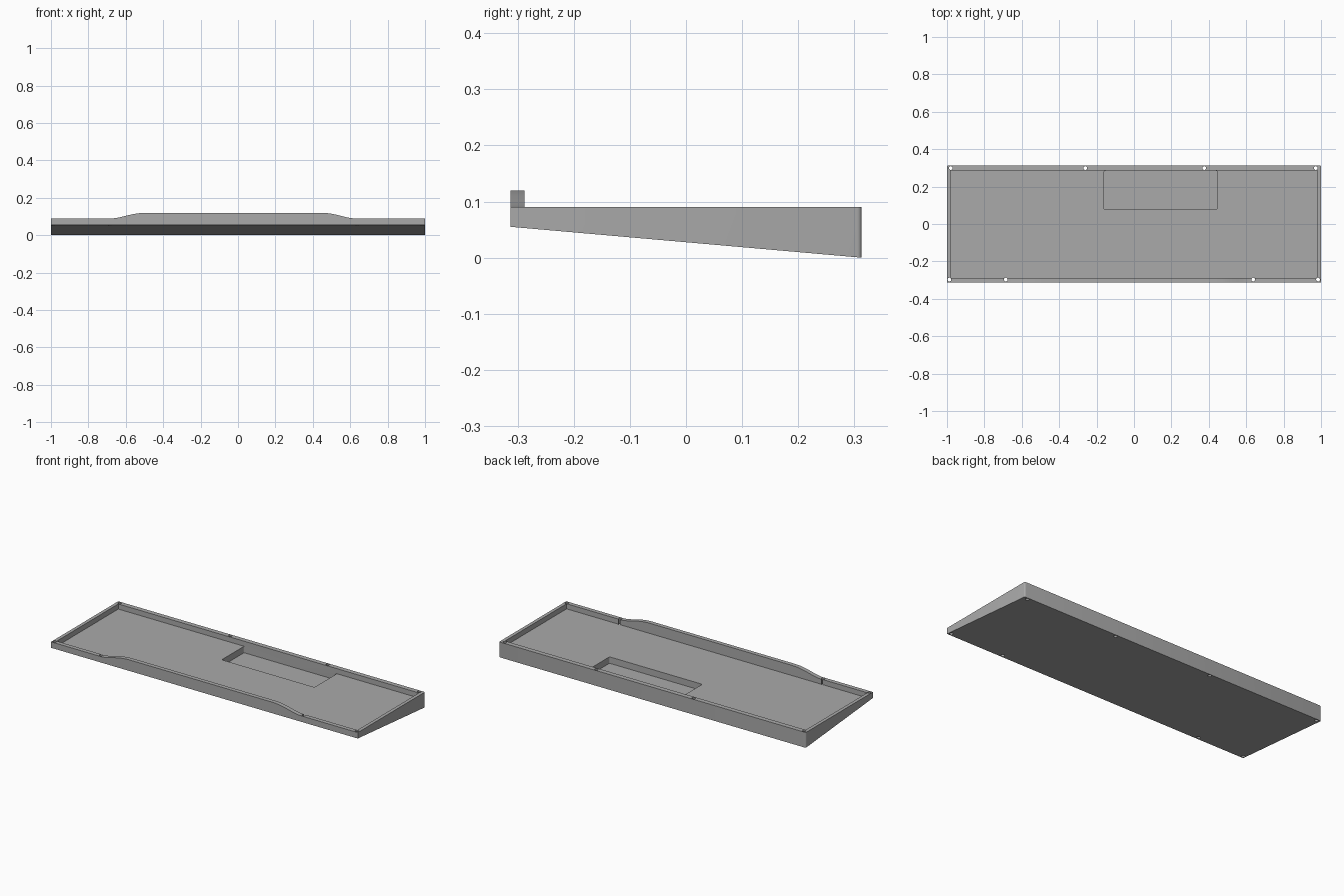
import bpy
import bmesh
from math import cos, pi

cube = bpy.data.objects.get("Cube")
if cube:
    bpy.data.objects.remove(cube, do_unlink=True)

HALF_Y = 0.313
TOP = 0.09
FLOOR = 0.06
INNER_X = 0.98
INNER_FRONT, INNER_BACK = -0.288, 0.285

grey = bpy.data.materials.new("case_grey")
grey.use_nodes = True
colour = (0.4, 0.4, 0.4, 1)
grey.diffuse_color = colour
grey.node_tree.nodes["Principled BSDF"].inputs["Base Color"].default_value = colour


def make_object(name, bm):
    bmesh.ops.recalc_face_normals(bm, faces=bm.faces)
    mesh = bpy.data.meshes.new(name)
    bm.to_mesh(mesh)
    bm.free()
    mesh.materials.append(grey)
    obj = bpy.data.objects.new(name, mesh)
    bpy.context.collection.objects.link(obj)
    return obj


def prism(name, points, offset, round_edges=None, radius=0.0):
    """Extrude a closed outline, optionally rounding the chosen edges."""
    bm = bmesh.new()
    face = bm.faces.new([bm.verts.new(p) for p in points])
    ext = bmesh.ops.extrude_face_region(bm, geom=[face])
    moved = [v for v in ext["geom"] if isinstance(v, bmesh.types.BMVert)]
    bmesh.ops.translate(bm, verts=moved, vec=offset)
    if round_edges:
        edges = [e for e in bm.edges if round_edges(e)]
        bmesh.ops.bevel(bm, geom=edges, offset=radius, segments=4,
                        profile=0.5, affect='EDGES')
    return make_object(name, bm)


def upright(e):
    a, b = e.verts
    return abs(a.co.x - b.co.x) + abs(a.co.y - b.co.y) < 1e-5


def box(name, x0, x1, y0, y1, z0, z1, radius=0.0):
    outline = [(x0, y0, z0), (x1, y0, z0), (x1, y1, z0), (x0, y1, z0)]
    return prism(name, outline, (0, 0, z1 - z0),
                 upright if radius else None, radius)


def boolean(target, tool, operation):
    mod = target.modifiers.new(tool.name, 'BOOLEAN')
    mod.operation = operation
    mod.solver = 'EXACT'
    mod.object = tool
    tool.hide_render = True
    bpy.context.view_layer.objects.active = target
    bpy.ops.object.modifier_apply(modifier=mod.name)
    bpy.data.objects.remove(tool, do_unlink=True)


# Wedge body, thin at the front, with softened back corners
side = [(-1, -HALF_Y, 0.055), (-1, HALF_Y, 0), (-1, HALF_Y, TOP), (-1, -HALF_Y, TOP)]
case = prism("keyboard_case", side, (2, 0, 0),
             lambda e: upright(e) and e.verts[0].co.y > 0, 0.008)

# Recessed tray and the deeper pocket at its back
boolean(case, box("tray_cutter", -INNER_X, INNER_X, INNER_FRONT, INNER_BACK,
                  FLOOR, 0.2), 'DIFFERENCE')
boolean(case, box("pocket_cutter", -0.16, 0.445, 0.077, INNER_BACK,
                  0.022, 0.2, 0.008), 'DIFFERENCE')

# Raised front lip with eased ends
steps = 10
rise = [(i / steps, (1 - cos(pi * (i / steps) ** 0.8)) / 2) for i in range(steps + 1)]
lip_top = [(-0.67 + 0.18 * t, TOP + 0.03 * h) for t, h in rise]
lip_top += [(0.62 - 0.18 * t, TOP + 0.03 * h) for t, h in reversed(rise)]
outline = [(-0.67, 0.075)] + lip_top + [(0.62, 0.075)]
lip = prism("front_lip", [(x, -HALF_Y, z) for x, z in outline],
            (0, INNER_FRONT + HALF_Y, 0))
boolean(case, lip, 'UNION')

# Screw holes through the front and back walls
holes = [(x, 0.299) for x in (-0.98, -0.26, 0.375, 0.972)]
holes += [(x, -0.297) for x in (-0.987, -0.685, 0.637, 0.984)]
for x, y in holes:
    bm = bmesh.new()
    bmesh.ops.create_cone(bm, cap_ends=True, segments=20, radius1=0.01,
                          radius2=0.01, depth=0.6)
    bmesh.ops.translate(bm, verts=bm.verts, vec=(x, y, 0))
    boolean(case, make_object("hole_cutter", bm), 'DIFFERENCE')

# Smooth the curved parts, keep the edges crisp
bpy.ops.object.select_all(action='DESELECT')
case.select_set(True)
bpy.context.view_layer.objects.active = case
bpy.ops.object.shade_smooth_by_angle(angle=0.5)
